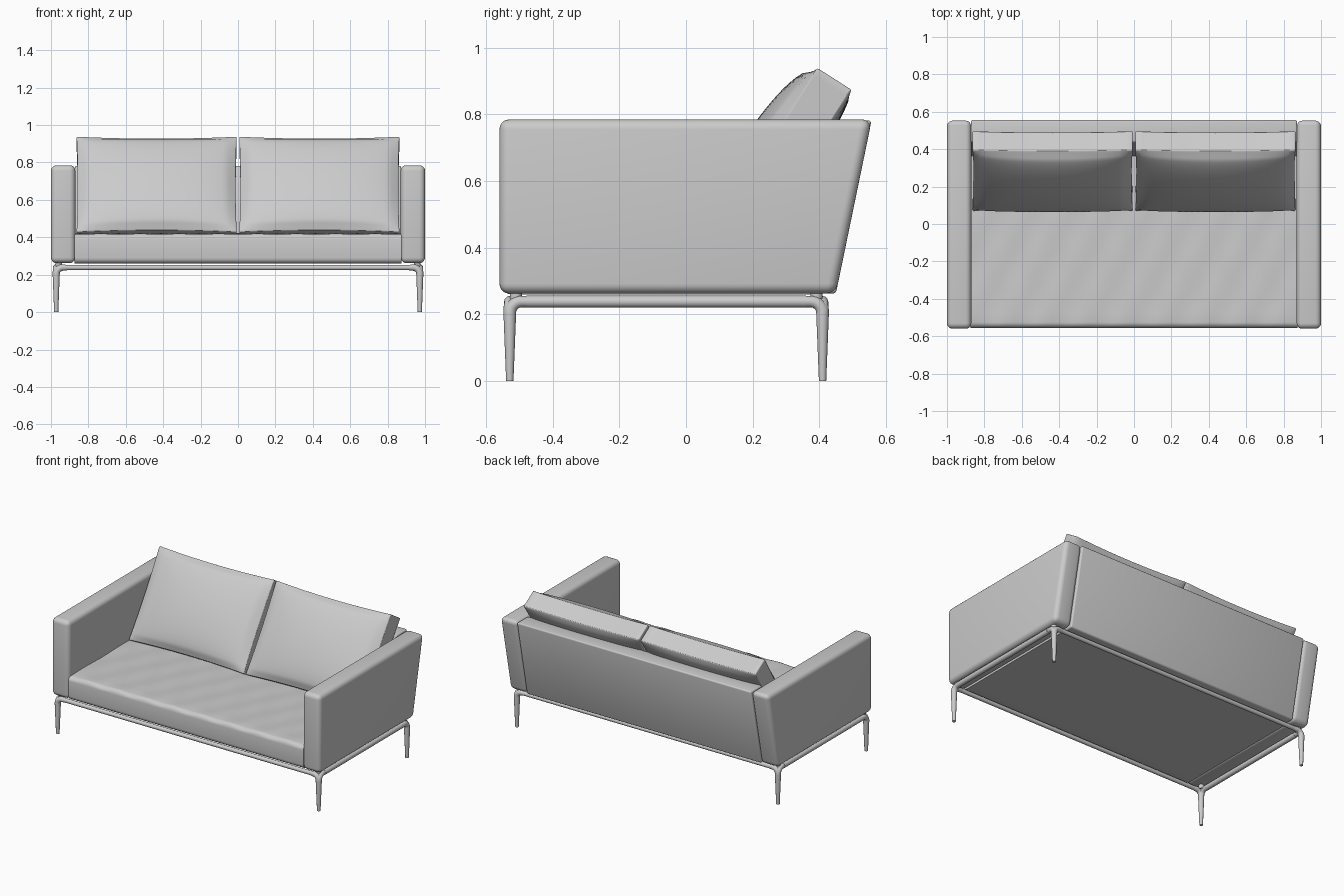
import bpy, bmesh, math
from mathutils import Vector

if "Cube" in bpy.data.objects:
    bpy.data.objects.remove(bpy.data.objects["Cube"])


def add_mesh(name, bm, angle=50):
    bmesh.ops.recalc_face_normals(bm, faces=bm.faces[:])
    me = bpy.data.meshes.new(name)
    bm.to_mesh(me)
    bm.free()
    ob = bpy.data.objects.new(name, me)
    bpy.context.collection.objects.link(ob)
    bpy.ops.object.select_all(action='DESELECT')
    ob.select_set(True)
    bpy.context.view_layer.objects.active = ob
    bpy.ops.object.shade_smooth_by_angle(angle=math.radians(angle))
    return ob


def prism(profile, x0, x1):
    """Extrude a (y, z) profile along x."""
    bm = bmesh.new()
    f = bm.faces.new([bm.verts.new((x0, y, z)) for y, z in profile])
    new = bmesh.ops.extrude_face_region(bm, geom=[f])['geom']
    bmesh.ops.translate(bm, vec=(x1 - x0, 0, 0),
                        verts=[v for v in new if isinstance(v, bmesh.types.BMVert)])
    return bm


def bevel(bm, edges, width, segments=5):
    bmesh.ops.bevel(bm, geom=list(edges), offset=width, segments=segments,
                    profile=0.5, affect='EDGES')


def cut(bm, co, no):
    bmesh.ops.bisect_plane(bm, geom=bm.verts[:] + bm.edges[:] + bm.faces[:],
                           plane_co=co, plane_no=no)


def tube(name, points):
    """Round tube through (x, y, z, radius) points."""
    cu = bpy.data.curves.new(name, 'CURVE')
    cu.dimensions = '3D'
    cu.bevel_depth = 1.0
    cu.bevel_resolution = 4
    cu.use_fill_caps = True
    sp = cu.splines.new('POLY')
    sp.points.add(len(points) - 1)
    for p, (x, y, z, r) in zip(sp.points, points):
        p.co = (x, y, z, 1)
        p.radius = r
    sp.use_smooth = True
    ob = bpy.data.objects.new(name, cu)
    bpy.context.collection.objects.link(ob)
    return ob


# Arms: slabs with a raked rear edge
for side, s in (("left", -1), ("right", 1)):
    bm = prism([(-.56, .262), (.45, .262), (.558, .785), (-.56, .785)], s * .87, s * 1.0)
    bevel(bm, bm.edges, .03)
    add_mesh(side + "_arm", bm)

# Backrest: raked slab between the arms
bm = prism([(.33, .262), (.45, .262), (.557, .782), (.437, .782)], -.872, .872)
bevel(bm, bm.edges, .01, 3)
add_mesh("backrest", bm)

# Seat: long cushion with rounded front and soft quilting on top
bm = prism([(-.555, .26), (.38, .26), (.38, .418), (-.555, .418)], -.875, .875)
bevel(bm, [e for e in bm.edges
           if abs(e.verts[0].co.x - e.verts[1].co.x) > 1 and e.verts[0].co.y < 0], .03)
for i in range(1, 60):
    cut(bm, (-.875 + 1.75 * i / 60, 0, 0), (1, 0, 0))
for i in range(1, 20):
    cut(bm, (0, -.52 + .9 * i / 20, 0), (0, 1, 0))
for v in bm.verts:
    if v.co.z > .4:
        v.co.z += .004 * math.cos(2 * math.pi * v.co.x / .21) * math.cos(2 * math.pi * v.co.y / .4)
add_mesh("seat", bm)

# Back cushions: boxed pillows leaning on the backrest
for side, s in (("left", -1), ("right", 1)):
    bm = bmesh.new()
    bmesh.ops.create_cube(bm, size=2)
    bmesh.ops.subdivide_edges(bm, edges=bm.edges[:], cuts=23, use_grid_fill=True)
    for v in bm.verts:
        u, w, t = v.co.x, v.co.y, v.co.z
        puff = math.sqrt(max(0, (1 - u * u) * (1 - t * t)))
        bulge = .07 if w < 0 else .025
        v.co = (u * (.428 - .006 * (1 - t * t)),
                w * (.062 + bulge * puff),
                t * (.302 - .012 * (1 - u * u)))
    rim = [e for e in bm.edges if len(e.link_faces) == 2 and e.calc_face_angle() > .6]
    bevel(bm, rim, .006, 2)
    ob = add_mesh(side + "_back_cushion", bm, 60)
    ob.location = (s * .435, .283, .652)
    ob.rotation_euler = (math.radians(-32.6), 0, 0)

# Base: rails, tapered legs curving into the rails, and support pads
LX, FRONT, REAR, H = .972, -.529, .41, .238
for name, y in (("front", FRONT), ("rear", REAR)):
    tube(name + "_rail", [(-.93, y, H, .014), (.93, y, H, .014)])
for name, s in (("left", -1), ("right", 1)):
    tube(name + "_side_rail", [(s * LX, FRONT + .05, H, .018), (s * LX, REAR - .05, H, .018)])

for yname, y, sy in (("front", FRONT, 1), ("rear", REAR, -1)):
    for xname, s in (("left", -1), ("right", 1)):
        base = Vector((s * LX, y, 0))
        for part, d in (("leg", Vector((0, sy, 0))), ("leg_bracket", Vector((-s, 0, 0)))):
            pts = [(*base, .011), (*(base + Vector((0, 0, .1))), .015)]
            for i in range(9):
                a = math.pi / 2 * i / 8
                p = base + d * .035 * (1 - math.cos(a)) + Vector((0, 0, .203 + .035 * math.sin(a)))
                pts.append((*p, .019 - .002 * i / 8))
            end = base + d * .06 + Vector((0, 0, H))
            pts.append((*end, .017 if part == "leg" else .014))
            tube(f"{yname}_{xname}_{part}", pts)
        bm = bmesh.new()
        bmesh.ops.create_cone(bm, cap_ends=True, segments=20, radius1=.018, radius2=.018, depth=.03)
        bmesh.ops.translate(bm, verts=bm.verts[:], vec=(s * .958, y + sy * .018, .252))
        add_mesh(f"{yname}_{xname}_support_pad", bm)
